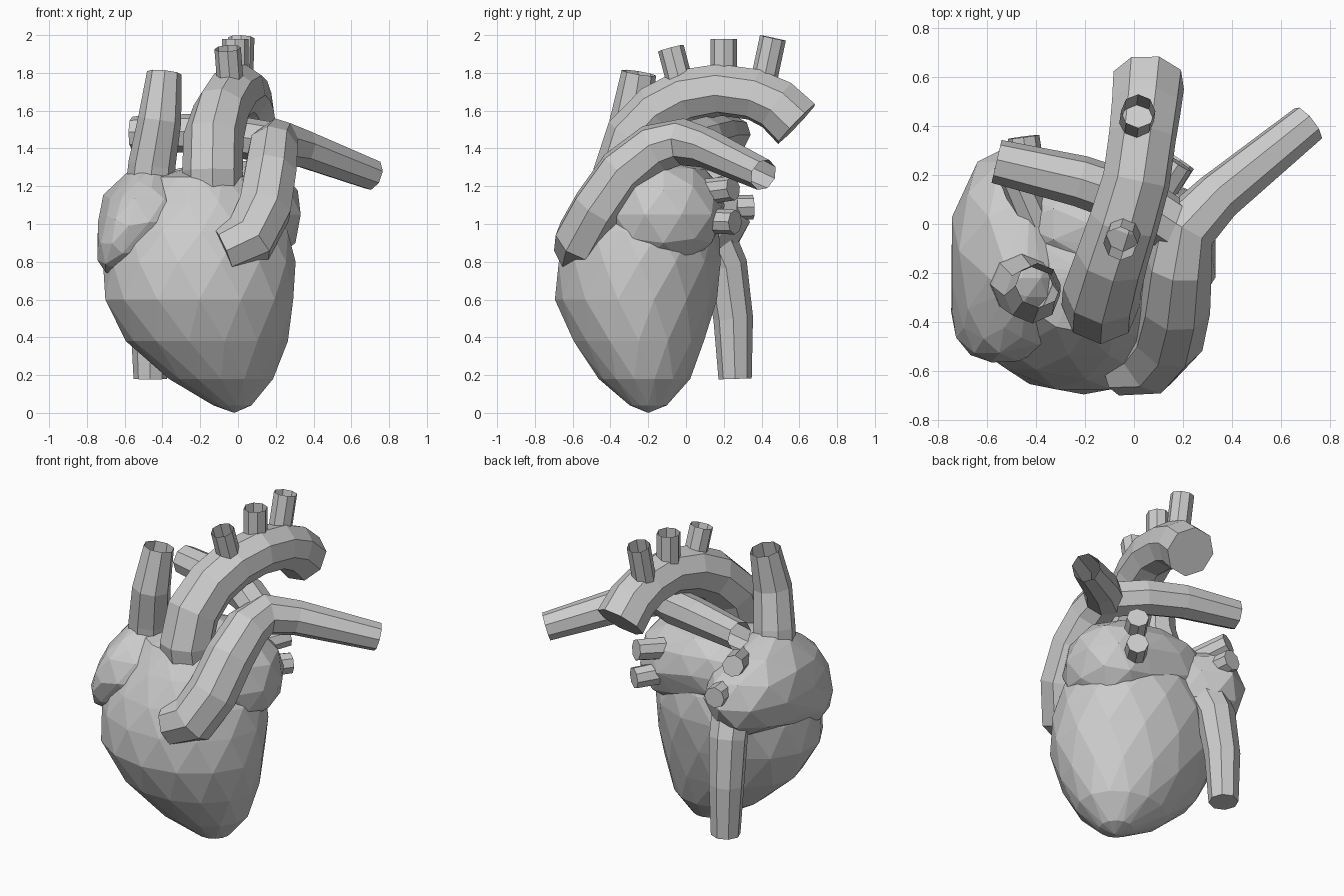
import bpy, bmesh, math
from mathutils import Vector, Matrix

if "Cube" in bpy.data.objects:
    bpy.data.objects.remove(bpy.data.objects["Cube"])

mat = bpy.data.materials.new("light grey")
mat.diffuse_color = (0.6, 0.6, 0.6, 1)
mat.use_nodes = True
mat.node_tree.nodes["Principled BSDF"].inputs["Base Color"].default_value = mat.diffuse_color


def finish(name, bm):
    bmesh.ops.recalc_face_normals(bm, faces=bm.faces[:])
    me = bpy.data.meshes.new(name)
    bm.to_mesh(me)
    bm.free()
    me.materials.append(mat)
    ob = bpy.data.objects.new(name, me)
    bpy.context.collection.objects.link(ob)
    return ob


def tube(name, path, caps=(True, True), sides=8):
    """Octagonal tube along (x, y, z, radius) points."""
    bm = bmesh.new()
    pts = [Vector(p[:3]) for p in path]
    n = len(pts)
    normal, rings = None, []
    for i, p in enumerate(pts):
        t = (pts[min(i + 1, n - 1)] - pts[max(i - 1, 0)]).normalized()
        if normal is None:
            normal = t.orthogonal() if abs(t.x) > 0.8 else Vector((1, 0, 0))
        normal = (normal - t * normal.dot(t)).normalized()
        b = t.cross(normal)
        ring = []
        for k in range(sides):
            a = 2 * math.pi * k / sides
            ring.append(bm.verts.new(p + path[i][3] * (normal * math.cos(a) + b * math.sin(a))))
        rings.append(ring)
    for r0, r1 in zip(rings, rings[1:]):
        for k in range(sides):
            j = (k + 1) % sides
            bm.faces.new((r0[k], r0[j], r1[j], r1[k]))
    for ring, cap in ((rings[0], caps[0]), (rings[-1], caps[1])):
        if cap:
            bm.faces.new(ring)
    return finish(name, bm)


def hull(name, lobes):
    """Faceted convex skin around ellipsoids (centre, radii, tilt about y)."""
    src = bmesh.new()
    for centre, radii, tilt in lobes:
        m = Matrix.Translation(centre) @ Matrix.Rotation(tilt, 4, 'Y') @ Matrix.Diagonal((*radii, 1))
        bmesh.ops.create_icosphere(src, subdivisions=2, radius=1.02, matrix=m)
    bm = bmesh.new()
    for v in src.verts:
        bm.verts.new(v.co)
    src.free()
    bmesh.ops.convex_hull(bm, input=bm.verts[:])
    for v in [v for v in bm.verts if not v.link_faces]:
        bm.verts.remove(v)
    return finish(name, bm)


# Ventricles: staggered rings (z, xmin, xmax, ymin, ymax) joined by triangles
levels = [
    (0.04, -0.13, 0.07, -0.30, -0.10),
    (0.18, -0.37, 0.19, -0.46, 0.02),
    (0.38, -0.59, 0.26, -0.60, 0.10),
    (0.60, -0.71, 0.30, -0.69, 0.16),
    (0.80, -0.71, 0.30, -0.68, 0.19),
    (0.96, -0.66, 0.27, -0.63, 0.17),
    (1.12, -0.55, 0.18, -0.54, 0.10),
    (1.25, -0.47, 0.07, -0.44, 0.02),
]
bm = bmesh.new()
N = 14
rings = []
for i, (z, x0, x1, y0, y1) in enumerate(levels):
    ring = []
    for k in range(N):
        a = 2 * math.pi * (k + 0.5 * (i % 2)) / N
        c, s = math.cos(a), math.sin(a)
        ring.append(bm.verts.new(((x0 + x1) / 2 + c * (x1 - x0) / 2 * 1.01,
                                  (y0 + y1) / 2 + s * (y1 - y0) / 2 * 1.01, z)))
    rings.append(ring)
for i in range(len(rings) - 1):
    lo, hi = rings[i], rings[i + 1]
    for k in range(N):
        j = (k + 1) % N
        if i % 2 == 0:
            bm.faces.new((lo[k], lo[j], hi[k]))
            bm.faces.new((lo[j], hi[j], hi[k]))
        else:
            bm.faces.new((lo[k], hi[j], hi[k]))
            bm.faces.new((lo[k], lo[j], hi[j]))
for ring, tip in ((rings[0], (-0.02, -0.2, 0)), (rings[-1], (-0.2, -0.2, 1.31))):
    v = bm.verts.new(tip)
    for k in range(N):
        bm.faces.new((ring[k], ring[(k + 1) % N], v))
finish("ventricles", bm)

# Atria
hull("right_atrium", [((-0.47, -0.11, 1.01), (0.28, 0.44, 0.27), 0),
                      ((-0.58, -0.36, 0.99), (0.13, 0.20, 0.27), 0.45),
                      ((-0.46, -0.22, 1.20), (0.15, 0.15, 0.13), 0)])
hull("left_atrium", [((0.07, -0.12, 1.05), (0.27, 0.31, 0.28), 0),
                     ((-0.18, 0.0, 1.10), (0.34, 0.20, 0.22), 0)])

# Great arteries
tube("aorta", [(-0.13, -0.30, 1.10, 0.16), (-0.135, -0.33, 1.28, 0.16), (-0.13, -0.27, 1.46, 0.16),
               (-0.09, -0.14, 1.60, 0.15), (-0.04, 0.01, 1.68, 0.145), (0.01, 0.18, 1.71, 0.14),
               (0.035, 0.36, 1.685, 0.14), (0.05, 0.48, 1.63, 0.145), (0.06, 0.585, 1.53, 0.15)])
tube("pulmonary_trunk", [(-0.08, -0.57, 0.86, 0.13), (0.06, -0.55, 0.92, 0.15), (0.14, -0.46, 1.08, 0.15),
                         (0.17, -0.33, 1.27, 0.145), (0.185, -0.17, 1.40, 0.135), (0.21, -0.02, 1.435, 0.125),
                         (0.34, 0.11, 1.40, 0.105), (0.71, 0.41, 1.26, 0.085)], (True, False))
tube("right_pulmonary_artery", [(0.18, -0.02, 1.43, 0.11), (0.0, 0.1, 1.46, 0.11),
                                (-0.22, 0.175, 1.48, 0.105), (-0.56, 0.255, 1.48, 0.09)], (True, False))

# Branches on top of the arch
for i, (a, b) in enumerate([((-0.04, -0.03, 1.74), (-0.055, -0.08, 1.93)),
                            ((-0.015, 0.2, 1.78), (-0.015, 0.2, 1.98)),
                            ((0.01, 0.41, 1.75), (0.017, 0.46, 1.985))]):
    tube(f"arch_branch_{i + 1}", [(*a, 0.07), (*b, 0.07)], (False, False))

# Great veins
tube("upper_vena_cava", [(-0.47, -0.23, 1.14, 0.13), (-0.455, -0.25, 1.32, 0.125), (-0.415, -0.29, 1.55, 0.115),
                         (-0.39, -0.25, 1.80, 0.092)], (True, False))
tube("lower_vena_cava", [(-0.465, 0.26, 0.18, 0.088), (-0.465, 0.25, 0.50, 0.105), (-0.45, 0.21, 0.78, 0.115),
                         (-0.42, 0.12, 0.98, 0.12)])

# Pulmonary veins, two on each side
for name, a, b in [("left_vein_upper", (0.03, 0.02, 1.16), (0.18, 0.25, 1.19)),
                   ("left_vein_lower", (0.03, 0.02, 1.02), (0.19, 0.26, 1.01)),
                   ("right_vein_upper", (-0.40, 0.0, 1.20), (-0.51, 0.25, 1.27)),
                   ("right_vein_lower", (-0.41, 0.05, 1.08), (-0.45, 0.355, 1.09))]:
    tube(name, [(*a, 0.07), (*b, 0.065)])
